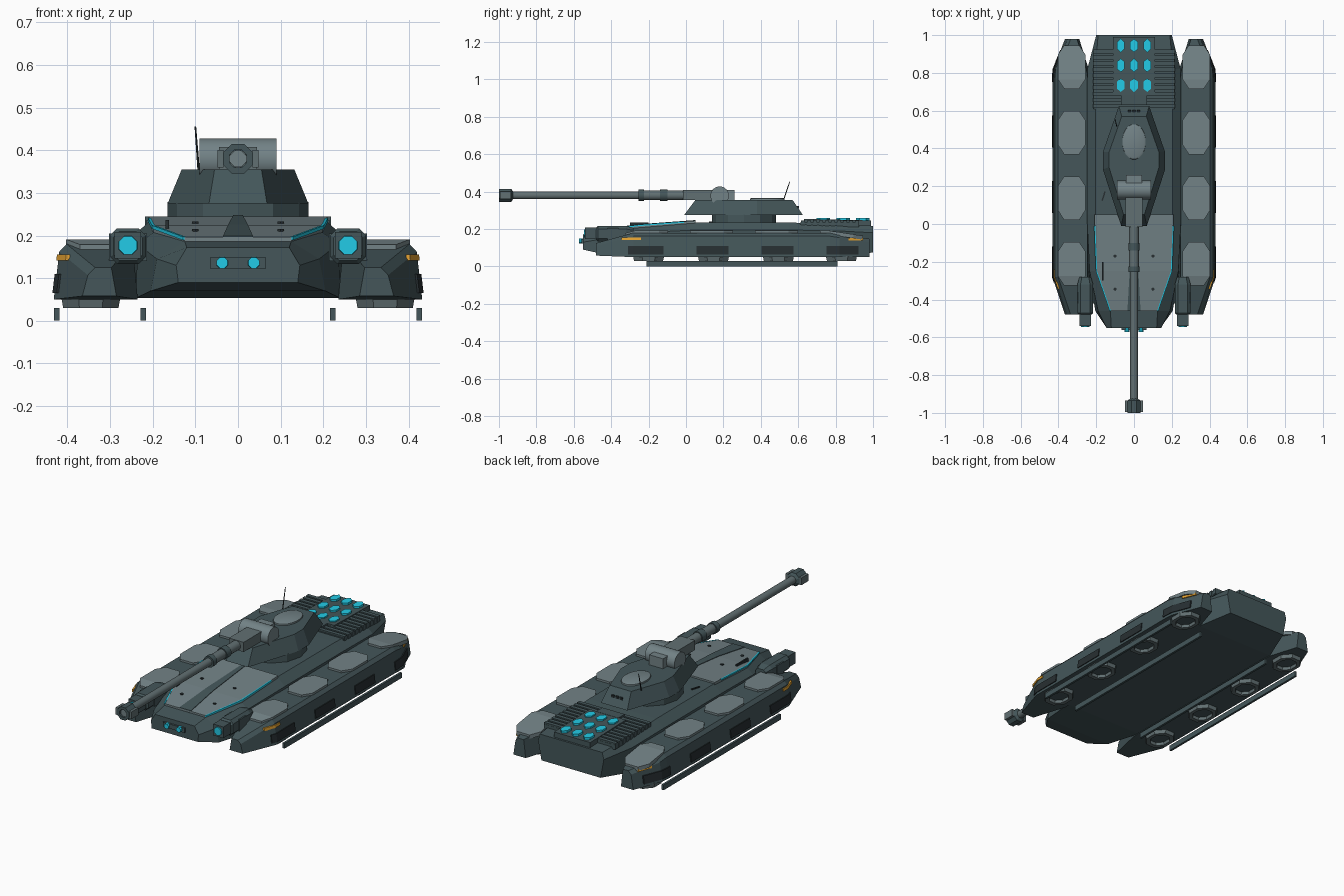
import bpy, bmesh, math
from mathutils import Vector

if "Cube" in bpy.data.objects:
    bpy.data.objects.remove(bpy.data.objects["Cube"])


def material(name, color):
    m = bpy.data.materials.new(name)
    m.diffuse_color = (*color, 1)
    m.use_nodes = True
    m.node_tree.nodes["Principled BSDF"].inputs["Base Color"].default_value = m.diffuse_color
    return m


BODY = material("dark teal armour", (0.058, 0.094, 0.102))
LIGHT = material("pale grey plate", (0.17, 0.225, 0.24))
MID = material("steel grey", (0.12, 0.16, 0.168))
DARK = material("charcoal", (0.02, 0.028, 0.031))
CYAN = material("cyan glow", (0.016, 0.60, 0.80))
AMBER = material("amber lamp", (0.85, 0.40, 0.035))


def loft(name, rings, mat, wrap=False, smooth=False):
    """Skin equal-length closed rings; cap the ends or wrap round."""
    bm = bmesh.new()
    vs = [[bm.verts.new(p) for p in r] for r in rings]
    n = len(rings[0])
    for a, b in zip(vs, vs[1:] + (vs[:1] if wrap else [])):
        for i in range(n):
            j = (i + 1) % n
            bm.faces.new((a[i], a[j], b[j], b[i]))
    if not wrap:
        bm.faces.new(vs[0])
        bm.faces.new(vs[-1])
    bmesh.ops.recalc_face_normals(bm, faces=bm.faces)
    me = bpy.data.meshes.new(name)
    bm.to_mesh(me)
    bm.free()
    me.materials.append(mat)
    ob = bpy.data.objects.new(name, me)
    bpy.context.collection.objects.link(ob)
    if smooth:
        bpy.context.view_layer.objects.active = ob
        ob.select_set(True)
        bpy.ops.object.shade_smooth_by_angle(angle=math.radians(35))
        ob.select_set(False)
    return ob


def box(name, x0, x1, y0, y1, z0, z1, mat):
    return loft(name, [[(x0, y0, z), (x1, y0, z), (x1, y1, z), (x0, y1, z)] for z in (z0, z1)], mat)


def both(half):
    """Mirror half a ring across x = 0."""
    return half + [(-x, y, z) for x, y, z in reversed(half)]


def oval(cx, cy, z, rx, ry, n, turn=0.5):
    return [(cx + rx * math.cos((i + turn) * math.tau / n),
             cy + ry * math.sin((i + turn) * math.tau / n), z) for i in range(n)]


def tube(name, p, q, r0, r1, mat, n=12, smooth=True):
    p, q = Vector(p), Vector(q)
    rot = (q - p).to_track_quat('Z', 'Y')
    return loft(name, [[c + rot @ Vector(v) for v in oval(0, 0, 0, r, r, n)]
                       for c, r in ((p, r0), (q, r1))], mat, smooth=smooth)


def lerp(table, y, k):
    for a, b in zip(table, table[1:]):
        if y <= b[0]:
            t = max(0, (y - a[0]) / (b[0] - a[0]))
            return a[k] + t * (b[k] - a[k])
    return table[-1][k]


# Central hull: y, bottom z/width, shoulder z/width, top z/width
HULL = [(-.55, .09, .14, .13, .145, .172, .12), (-.46, .07, .205, .145, .19, .186, .125),
        (-.25, .053, .24, .18, .235, .213, .19), (.05, .053, .24, .195, .25, .236, .205),
        (.55, .053, .24, .195, .25, .235, .205), (.82, .053, .24, .19, .247, .226, .205),
        (1.0, .075, .18, .18, .20, .217, .19)]
loft("hull", [both([(wb, y, zb), (wm, y, zm), (wt, y, zt)])
              for y, zb, wb, zm, wm, zt, wt in HULL], BODY)

# Sloped front deck with dark spine, glowing edges and bolts
DECK = [(-.46, .125, .196), (-.25, .198, .223), (.05, .21, .245)]
loft("front_deck", [both([(w, y, z - .02), (w, y, z)]) for y, w, z in DECK], LIGHT)
loft("deck_spine", [both([(.035 - .012 * i, y, z - .01), (.035 - .012 * i, y, z + .003)])
                    for i, (y, w, z) in enumerate(DECK)], BODY)
for s in (-1, 1):
    loft("deck_glow_strip", [[(s * (w + a), y, z + b) for a, b in
                              ((-.003, -.007), (.004, -.007), (.004, .001), (-.003, .001))]
                             for y, w, z in DECK[:2] + [(-.01, .2075, .2405)]], CYAN)
    for y in (-.345, -.17):
        z = lerp(DECK, y, 2)
        loft("deck_bolt", [oval(s * .1, y, z + d, .009, .009, 6) for d in (-.005, .004)], DARK)
box("deck_marker", -.17, -.162, -.30, -.20, .215, .236, DARK)
loft("hull_marker", [[(-.172, .125, z), (-.165, .122, z), (-.15, .17, z), (-.157, .173, z)]
                     for z in (.23, .241)], DARK)

# Nose lamps
box("nose_lamp_plate", -.066, .066, -.56, -.53, .123, .148, BODY)
for s in (-1, 1):
    tube("nose_lamp", (s * .037, -.54, .136), (s * .037, -.572, .136), .015, .014, CYAN, 8, False)

# Side pods: y, inner x, outer x, bottom z, top z
POD = [(-.48, .285, .365, .058, .125), (-.28, .235, .432, .05, .18), (.77, .235, .432, .05, .18),
       (.82, .24, .428, .05, .172), (.98, .29, .365, .05, .148)]
PADS = [-.21, .137, .484, .831]


def side_strip(name, s, y0, y1, z0, z1, mat):
    """Thin plate that follows the outer pod wall around its corners."""
    ys = [y0] + [p[0] for p in POD if y0 < p[0] < y1] + [y1]
    rings = []
    for y in ys:
        x = lerp(POD, y, 2)
        a, b = (x - .12 * (z - .05) + .005 for z in (z0, z1))
        rings.append([(s * px, y, z) for px, z in ((a, z0), (b, z1), (b - .009, z1), (a - .009, z0))])
    loft(name, rings, mat)


for s in (-1, 1):
    loft("side_pod", [[(s * x, y, z) for x, z in
                       ((xo, zb), (xo - .013, zt - .018), (xo - .03, zt), (xi + .012, zt), (xi, zb))]
                      for y, xi, xo, zb, zt in POD], BODY)
    for i, c in enumerate(PADS):
        # Raised chamfered top pad
        rings = []
        for d, w in ((-.115, .04), (-.065, .073), (.065, .073), (.115, .04)):
            y = c + d
            z, m = lerp(POD, y, 4), .33
            rings.append([(s * (m + a * w), y, z + h) for a, h in ((-1, -.01), (-1, .011), (1, .011), (1, -.01))])
        loft("pod_top_pad", rings, LIGHT)
        # Octagonal hover ring with recessed core
        loft("hover_ring", [oval(s * .345, c + .01 * (i < 3), z, r, r * 1.2, 8) for r, z in
                            ((.075, .055), (.07, .03), (.05, .03), (.046, .055))], MID, wrap=True)
        loft("hover_core", [oval(s * .345, c + .01 * (i < 3), z, .05, .06, 8) for z in (.055, .046)], BODY)
        side_strip("side_vent", s, c - .1 + .02 * (i > 0), c + .09, .065, .11, DARK)
    side_strip("front_amber_lamp", s, -.345, -.24, .141, .156, AMBER)
    side_strip("rear_amber_lamp", s, .87, .945, .138, .153, AMBER)
    # Ground skids
    for x in (.222, .425):
        box("skid", s * x - .006, s * x + .006, -.21, .81, .001, .03, BODY)
    # Headlamp housings
    x = s * .258
    loft("headlamp_housing", [[(x + a * w, y, .175 + b * w) for a, b in
                               ((-1, -.6), (-.6, -1), (.6, -1), (1, -.6), (1, .6), (.6, 1), (-.6, 1), (-1, .6))]
                              for y, w in ((-.28, .03), (-.32, .042), (-.47, .042), (-.48, .034))], BODY)
    box("headlamp_clamp", x - .045, x + .045, -.42, -.36, .14, .205, BODY)
    loft("headlamp_barrel", [[(x + a * .031, y, .177 + b * .031) for a, b in
                              ((-1, -1), (1, -1), (1, 1), (-1, 1))] for y in (-.54, -.47)], BODY)
    tube("headlamp_lens", (x, -.53, .177), (x, -.546, .177), .025, .023, CYAN, 8, False)

# Turret
loft("turret_neck", [oval(0, .31, z, .165, .172, 12, 0) for z in (.22, .278)], BODY)
loft("turret_body", [both([(x, y, z) for x, y in pts]) for z, pts in
                     ((.275, [(.068, -.01), (.165, .29), (.165, .38), (.08, .625)]),
                      (.355, [(.055, .05), (.132, .30), (.132, .38), (.065, .57)]))], BODY)
loft("turret_hatch", [oval(0, .435, z, r, r * 1.5, 20) for z, r in ((.35, .063), (.363, .062), (.367, .055))],
     LIGHT, smooth=True)
for x in (-.025, 0, .025):
    box("turret_rear_slot", x - .008, x + .008, .585, .603, .31, .322, DARK)
tube("antenna", (-.092, .52, .35), (-.10, .555, .455), .003, .002, DARK, 6)

# Gun mount
tube("gun_trunnion", (-.09, .18, .378), (.09, .18, .378), .05, .05, LIGHT, 20)
box("gun_cradle", -.045, .045, -.015, .16, .355, .408, MID)
box("gun_breech", -.042, .042, .16, .26, .35, .41, LIGHT)

# Barrel, bands and muzzle brake
for name, y0, y1, r, mat in (("gun_barrel", -.985, .0, .021, MID), ("barrel_sleeve", -.24, 0, .026, MID),
                             ("barrel_band", -.255, -.225, .031, BODY), ("barrel_band", -.14, -.10, .031, BODY)):
    tube(name, (0, y0, .38), (0, y1, .38), r, r, mat, 16)
loft("muzzle_brake", [[(x, y, z + .38) for x, z, _ in oval(0, 0, 0, r, r, 8)] for y, r in
                      ((-1.0, .022), (-1.0, .038), (-.935, .038), (-.925, .022))], BODY, wrap=True)
tube("muzzle_bore", (0, -.98, .38), (0, -.99, .38), .021, .021, LIGHT, 8, False)
for s in (-1, 1):
    box("muzzle_fin", s * .041 - .007, s * .041 + .007, -.995, -.935, .36, .40, MID)

# Rear cooling grille with glowing cells
box("grille_base", -.215, .215, .61, .925, .21, .236, BODY)
for i in range(10):
    y = .615 + i * .032
    box("grille_slat", -.218, .218, y, y + .021, .215, .245, BODY)
loft("cell_block", [both([(.11, y, .21), (.11, y, z)]) for y, z in ((.68, .253), (.99, .246))], BODY)
box("grille_front_box", -.068, .068, .63, .685, .22, .254, BODY)
for x in (-.07, 0, .07):
    for y in (.735, .84, .945):
        loft("glow_cell", [oval(x, y, z, .024, .036, 6) for z in (.24, .259)], CYAN)
